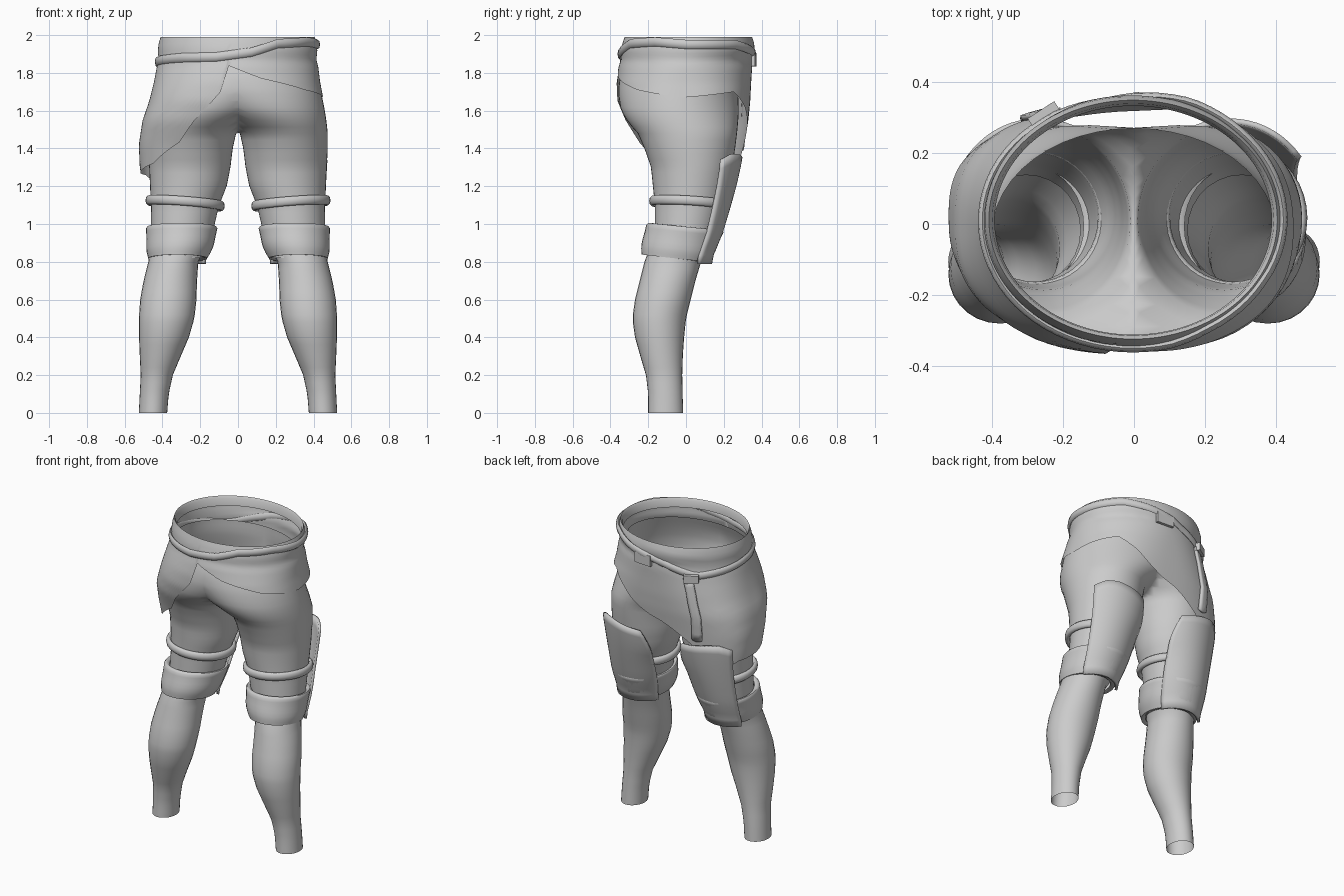
import bpy, bmesh
from math import sin, cos, radians, tau, copysign

if "Cube" in bpy.data.objects:
    bpy.data.objects.remove(bpy.data.objects["Cube"])

GREY = (0.6, 0.6, 0.6, 1)
cloth = bpy.data.materials.new("plain grey")
cloth.use_nodes = True
cloth.diffuse_color = GREY
cloth.node_tree.nodes["Principled BSDF"].inputs["Base Color"].default_value = GREY


def blend(table, t):
    """Interpolate rows (key, values...) at key t."""
    if t <= table[0][0]:
        return table[0][1:]
    for a, b in zip(table, table[1:]):
        if t <= b[0]:
            k = (t - a[0]) / (b[0] - a[0])
            return [p + (q - p) * k for p, q in zip(a[1:], b[1:])]
    return table[-1][1:]


def outline(table, angle, z, off=0.0, power=1.0):
    """Point on the rounded section (x0, x1, y0, y1) of a body at height z."""
    x0, x1, y0, y1 = blend(table, z)
    c = copysign(abs(cos(angle)) ** power, cos(angle))
    s = copysign(abs(sin(angle)) ** power, sin(angle))
    return ((x0 + x1) / 2 + ((x1 - x0) / 2 + off) * c,
            (y0 + y1) / 2 + ((y1 - y0) / 2 + off) * s, z)


def surface(name, point, nu, nv, wrap_u=True, wrap_v=False, mirror=False,
            bisect=False, thick=0, sharp=40):
    """Grid surface from point(u, v), u and v running 0..1."""
    bm = bmesh.new()
    cols, rows = (nu if wrap_u else nu + 1), (nv if wrap_v else nv + 1)
    g = [[bm.verts.new(point(i / nu, j / nv)) for i in range(cols)] for j in range(rows)]
    for j in range(nv):
        for i in range(nu):
            i2, j2 = (i + 1) % cols, (j + 1) % rows
            bm.faces.new((g[j][i], g[j][i2], g[j2][i2], g[j2][i]))
    bmesh.ops.recalc_face_normals(bm, faces=bm.faces)
    me = bpy.data.meshes.new(name)
    bm.to_mesh(me)
    bm.free()
    me.materials.append(cloth)
    ob = bpy.data.objects.new(name, me)
    bpy.context.collection.objects.link(ob)
    if thick:
        sol = ob.modifiers.new("thickness", "SOLIDIFY")
        sol.thickness, sol.offset = thick, 0
    if mirror:
        mir = ob.modifiers.new("mirror", "MIRROR")
        mir.use_bisect_axis[0] = bisect
        mir.use_clip = bisect
    bpy.ops.object.select_all(action="DESELECT")
    ob.select_set(True)
    bpy.context.view_layer.objects.active = ob
    bpy.ops.object.shade_smooth_by_angle(angle=radians(sharp))


def block(name, loc, size, turn):
    bpy.ops.mesh.primitive_cube_add(size=1, location=loc, rotation=(0, 0, radians(turn)))
    ob = bpy.context.object
    ob.name, ob.scale = name, size
    ob.data.materials.append(cloth)
    bev = ob.modifiers.new("soft edge", "BEVEL")
    bev.width = 0.006


# Sections as (z, x0, x1, y0, y1)
CALF = [(0, .375, .525, -.2, -.015), (.1, .367, .52, -.2, -.018), (.2, .345, .515, -.212, -.02),
        (.3, .303, .52, -.242, -.017), (.4, .26, .524, -.27, -.01), (.5, .231, .525, -.284, 0),
        (.6, .22, .518, -.27, .025), (.7, .217, .5, -.245, .05), (.8, .21, .475, -.22, .08),
        (.92, .15, .46, -.175, .14)]
THIGH = [(.82, .17, .455, -.19, .11), (.95, .135, .46, -.165, .16), (1.1, .1, .46, -.165, .2),
         (1.2, .06, .465, -.175, .225), (1.3, .04, .47, -.185, .245), (1.4, .028, .475, -.22, .26),
         (1.48, .01, .475, -.255, .27), (1.53, -.06, .47, -.3, .275), (1.6, -.19, .46, -.345, .28),
         (1.7, -.33, .44, -.36, .275), (1.78, -.41, .42, -.35, .27), (1.86, -.4, .4, -.32, .27)]
WRAP = [(1.2, -.505, .51, -.2, .28), (1.3, -.52, .52, -.23, .295), (1.42, -.525, .52, -.27, .31),
        (1.55, -.505, .49, -.335, .33), (1.65, -.47, .455, -.368, .34), (1.75, -.445, .435, -.37, .345),
        (1.83, -.43, .425, -.357, .35), (1.87, -.42, .415, -.345, .345), (1.92, -.425, .42, -.345, .365),
        (1.96, -.42, .415, -.335, .36), (1.99, -.41, .405, -.325, .35)]

# Lower legs and trousers
surface("lower_legs", lambda u, v: outline(CALF, u * tau, v * .92), 28, 23, mirror=True)
surface("trousers", lambda u, v: outline(THIGH, u * tau, .82 + v * 1.04), 48, 30,
        mirror=True, bisect=True, sharp=60)

# Wrapped tunic: hem height by angle, long pointed flap over one thigh
HEM = [(0, 1.67), (45, 1.7), (65, 1.62), (90, 1.48), (115, 1.33), (140, 1.21), (160, 1.26), (182, 1.27),
       (215, 1.32), (240, 1.43), (255, 1.61), (262, 1.7), (263.5, 1.84), (285, 1.77), (320, 1.71), (360, 1.67)]
FULLNESS = [(1.55, .75), (1.7, .84), (1.85, 1)]


def tunic(u, v):
    low = blend(HEM, u * 360)[0]
    if v > .9:  # lip folded inwards over the top
        k = (v - .9) / .1
        return outline(WRAP, u * tau, 1.99 - .06 * k * k, -.03 * k)
    z = low + (1.99 - low) * v / .9
    return outline(WRAP, u * tau, z, power=blend(FULLNESS, z)[0])


surface("wrapped_tunic", tunic, 180, 20, sharp=60)

# Slanted belt
BELT = [(0, 1.95), (45, 1.95), (90, 1.89), (128, 1.81), (180, 1.86), (225, 1.88),
        (255, 1.885), (280, 1.91), (300, 1.955), (330, 1.965), (360, 1.95)]


def belt(u, v):
    z = blend(BELT, u * 360)[0]
    x, y, _ = outline(WRAP, u * tau, z, .006 + .012 * cos(v * tau))
    return x, y, z + .024 * sin(v * tau)


surface("belt", belt, 72, 8, wrap_v=True, sharp=60)
block("belt_buckle", (-.255, .31, 1.8), (.09, .03, .05), 33)
block("belt_clasp", (.06, .36, 1.87), (.12, .018, .07), -4)


def tail(u, v):
    z = 1.8 - .4 * v
    x, y, _ = outline(WRAP, radians(124 - 8 * u - 4 * v), z, .008, blend(FULLNESS, z)[0])
    return x, y, z - .01 * sin(u * 3)


surface("belt_tail", tail, 3, 8, wrap_u=False, thick=.016)

# Knee cuffs: folded bands with a flared upper edge
CUFF = [(.815, .165, .475, -.235, .12), (.9, .13, .48, -.225, .16), (.985, .11, .485, -.205, .2)]
CUFF_EDGE = [(0, -.03, .825), (.2, 0, .815), (.4, .008, .86), (.6, .003, .93),
             (.8, .003, .98), (.9, -.01, .99), (1, -.03, .975)]


def cuff(u, v):
    off, z = blend(CUFF_EDGE, v)
    x, y, _ = outline(CUFF, u * tau, z, off)
    return x, y, z - .02 * sin(u * tau)


surface("knee_cuffs", cuff, 36, 14, mirror=True, sharp=50)


# Thigh straps
def strap(u, v):
    x, y, _ = outline(THIGH, u * tau, 1.1, .014 + .016 * cos(v * tau))
    return x, y, 1.11 + .015 * cos(u * tau) - .012 * sin(u * tau) + .026 * sin(v * tau)


surface("thigh_straps", strap, 40, 10, mirror=True, wrap_v=True, sharp=60)


# Knee and thigh plates on the outer front of each leg, narrowing upwards
def plate(u, v):
    top = 1.37 - .07 * max(0, u - .4) - .15 * max(0, .2 - u)
    z = .79 + (top - .79) * v
    angle = radians(36 + (114 - 36 * v ** 2) * u)
    return outline(THIGH, angle, z, .026 + .02 * v - .012 * u)


surface("leg_plates", plate, 14, 12, wrap_u=False, mirror=True, thick=.016)
